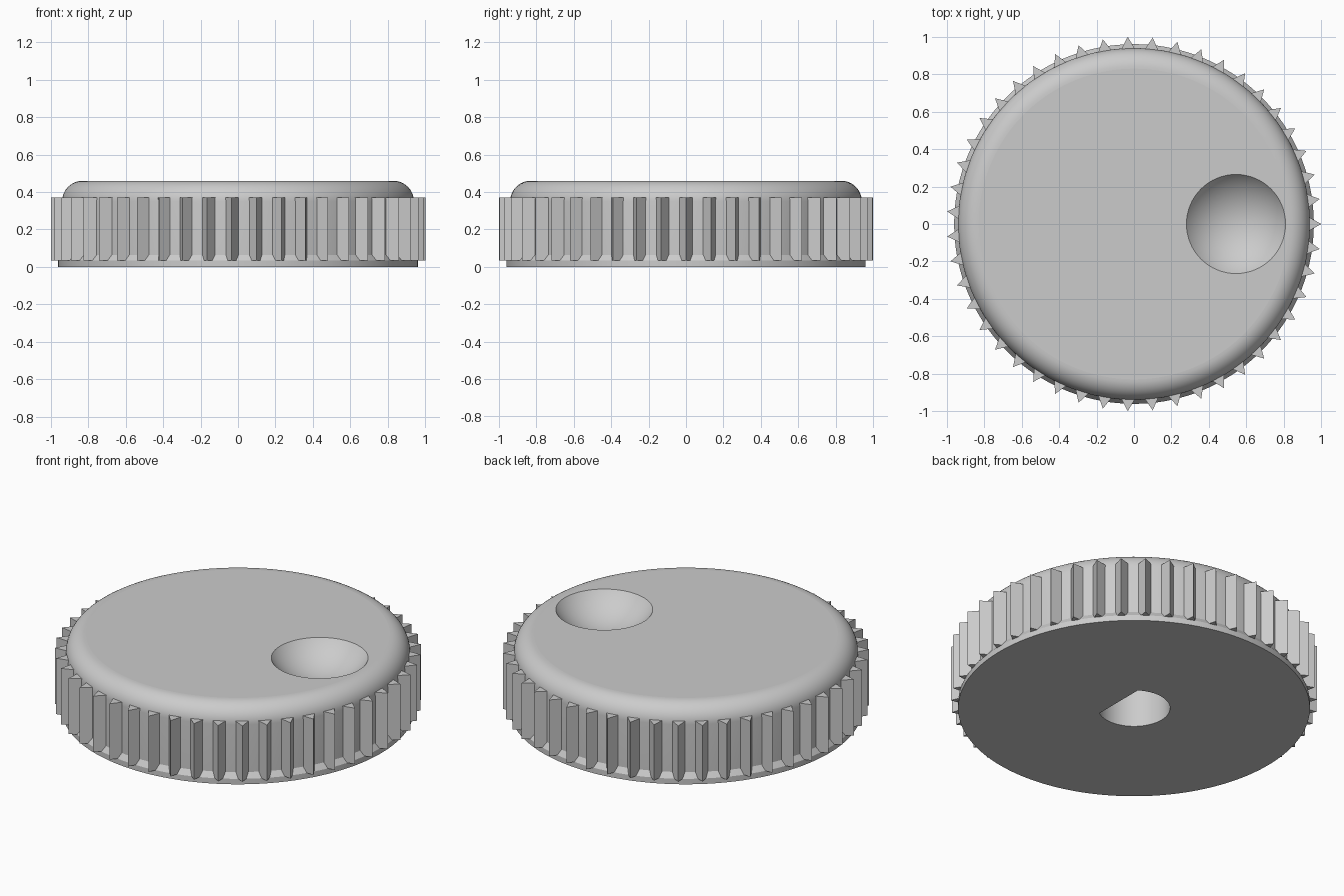
import bpy, bmesh
from math import sin, cos, pi, radians, sqrt
from mathutils import Matrix, Vector

if "Cube" in bpy.data.objects:
    bpy.data.objects.remove(bpy.data.objects["Cube"], do_unlink=True)

GREY = (0.6, 0.6, 0.6, 1)
grey = bpy.data.materials.new("plain grey")
grey.use_nodes = True
grey.diffuse_color = GREY
grey.node_tree.nodes["Principled BSDF"].inputs["Base Color"].default_value = GREY


def make_object(name, bm):
    bmesh.ops.recalc_face_normals(bm, faces=bm.faces[:])
    mesh = bpy.data.meshes.new(name)
    bm.to_mesh(mesh)
    bm.free()
    mesh.materials.append(grey)
    obj = bpy.data.objects.new(name, mesh)
    bpy.context.collection.objects.link(obj)
    return obj


def prism(bm, outline, low, high):
    """Closed upright prism over a list of (x, y) points."""
    bottom = [bm.verts.new((x, y, low)) for x, y in outline]
    top = [bm.verts.new((x, y, high)) for x, y in outline]
    bm.faces.new(bottom[::-1])
    bm.faces.new(top)
    n = len(outline)
    for i in range(n):
        j = (i + 1) % n
        bm.faces.new((bottom[i], bottom[j], top[j], top[i]))


def lathe(bm, profile, segments):
    """Closed solid of revolution from (radius, z) points, with flat caps."""
    rings = [[bm.verts.new((r * cos(2 * pi * i / segments), r * sin(2 * pi * i / segments), z))
              for i in range(segments)] for r, z in profile]
    for a, b in zip(rings, rings[1:]):
        for i in range(segments):
            j = (i + 1) % segments
            bm.faces.new((a[i], a[j], b[j], b[i]))
    bm.faces.new(rings[0][::-1])
    bm.faces.new(rings[-1])


def cut(target, cutter):
    mod = target.modifiers.new("cut", 'BOOLEAN')
    mod.operation = 'DIFFERENCE'
    mod.solver = 'EXACT'
    mod.object = cutter
    cutter.hide_render = True
    bpy.context.view_layer.objects.active = target
    bpy.ops.object.modifier_apply(modifier=mod.name)
    bpy.data.objects.remove(cutter, do_unlink=True)


TOP, TEETH = 0.46, 47

# Knob body: chamfered foot, straight wall, rounded top edge
fillet = 0.11
profile = [(0.961, 0), (0.961, 0.033), (0.94, 0.064)]
profile += [(0.83 + fillet * cos(a), TOP - fillet + fillet * sin(a))
            for a in (radians(90 * k / 12) for k in range(13))]
bm = bmesh.new()
lathe(bm, profile, TEETH * 4)
body = make_object("knob_body", bm)

# Spherical finger dimple
rim, depth = 0.265, 0.13
ball = (rim ** 2 + depth ** 2) / (2 * depth)
bm = bmesh.new()
bmesh.ops.create_uvsphere(bm, u_segments=64, v_segments=64, radius=ball,
                          matrix=Matrix.Translation((0.545, 0, TOP - depth + ball)))
cut(body, make_object("dimple_cutter", bm))

# D-shaped shaft hole in the underside
shaft, flat = 0.197, 0.11
half = sqrt(shaft ** 2 - flat ** 2)
start = Vector((1, 0)).angle(Vector((flat, half)))
steps = 48
outline = [(shaft * cos(a), shaft * sin(a))
           for a in (start + (2 * pi - 2 * start) * k / steps for k in range(steps + 1))]
bm = bmesh.new()
prism(bm, outline, -0.1, 0.33)
cut(body, make_object("shaft_cutter", bm))

# Smooth curved surfaces, keep the level faces flat
bpy.ops.object.select_all(action='DESELECT')
body.select_set(True)
bpy.context.view_layer.objects.active = body
bpy.ops.object.shade_smooth_by_angle(angle=radians(25))
for face in body.data.polygons:
    if abs(face.normal.z) > 0.9999 and (face.center.z > TOP - 0.001 or face.center.z < 0.001):
        face.use_smooth = False

# Grip teeth: pointed ribs around the wall
bm = bmesh.new()
for k in range(TEETH):
    turn = Matrix.Rotation(2 * pi * k / TEETH, 2)
    corners = [(0.93, -0.039), (1.001, 0), (0.93, 0.039)]
    prism(bm, [tuple(turn @ Vector(c)) for c in corners], 0.033, 0.37)
make_object("grip_teeth", bm)
